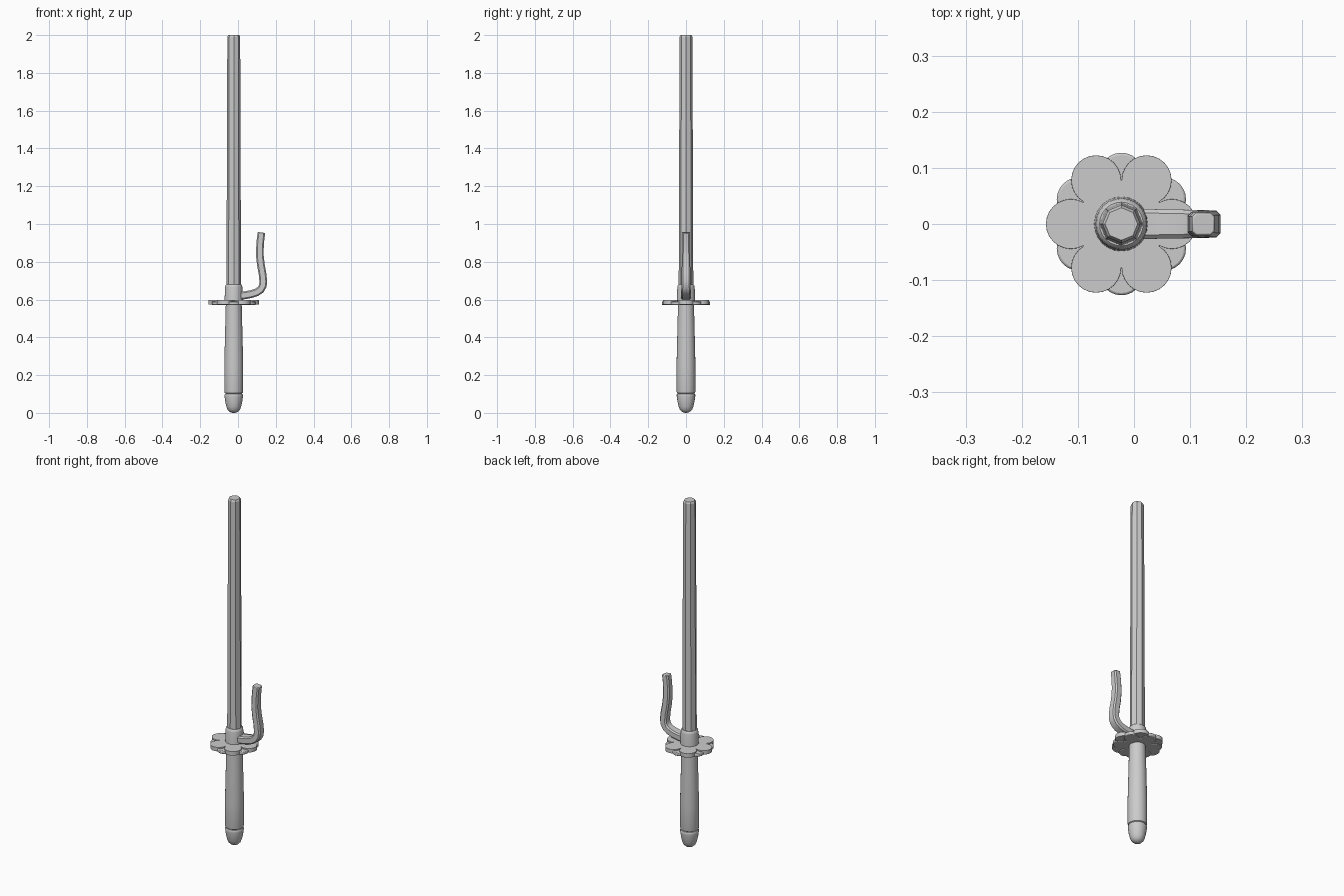
import bpy, bmesh, math
from mathutils import Vector

if "Cube" in bpy.data.objects:
    bpy.data.objects.remove(bpy.data.objects["Cube"])

CX = -0.0225  # axis of blade and handle


def finish(name, bm, smooth=True, bevel=0):
    bmesh.ops.recalc_face_normals(bm, faces=bm.faces)
    me = bpy.data.meshes.new(name)
    bm.to_mesh(me)
    bm.free()
    ob = bpy.data.objects.new(name, me)
    bpy.context.collection.objects.link(ob)
    if bevel:
        m = ob.modifiers.new("bevel", 'BEVEL')
        m.width, m.segments, m.limit_method = bevel, 2, 'ANGLE'
        m.angle_limit = math.radians(50)
    bpy.ops.object.select_all(action='DESELECT')
    bpy.context.view_layer.objects.active = ob
    ob.select_set(True)
    if smooth:
        bpy.ops.object.shade_smooth_by_angle(angle=math.radians(40))
    return ob


def loft(bm, rings):
    rows = [[bm.verts.new(p) for p in r] for r in rings]
    n = len(rows[0])
    for a, b in zip(rows, rows[1:]):
        for i in range(n):
            bm.faces.new((a[i], a[(i + 1) % n], b[(i + 1) % n], b[i]))
    bm.faces.new(rows[0])
    bm.faces.new(rows[-1])


def lathe(name, profile, n, smooth=True):
    bm = bmesh.new()
    loft(bm, [[(CX + r * math.cos(math.tau * i / n), r * math.sin(math.tau * i / n), z)
               for i in range(n)] for r, z in profile])
    return finish(name, bm, smooth)


# Octagonal blade with a small chamfer at the tip
lathe("blade", [(0.039, 0.58), (0.034, 1.99), (0.029, 2.0)], 8, False)

# Collar, handle and pommel
lathe("collar", [(0.049, 0.585), (0.046, 0.665), (0.044, 0.675), (0.039, 0.68)], 24)
lathe("handle", [(0.042, 0.58), (0.044, 0.5), (0.047, 0.38), (0.05, 0.25), (0.05, 0.115),
                 (0.048, 0.106), (0.042, 0.102), (0.038, 0.095)], 24)
lathe("pommel", [(0.038, 0.103), (0.046, 0.101), (0.049, 0.096), (0.049, 0.088), (0.045, 0.06),
                 (0.039, 0.033), (0.032, 0.016), (0.022, 0.006), (0.011, 0.001), (0.003, 0)], 24)


# Flower guard: each layer is an outline of six round petals
def petals(name, dist, rad, turn, z0, z1):
    pts = []
    half = math.pi - math.acos(min(1, dist * 0.5 / rad)) + math.radians(-30)
    half = max(half, math.radians(100))
    if dist * 0.5 >= rad * 0.999:
        half = math.radians(120)
    for k in range(6):
        a = turn + k * math.pi / 3
        for j in range(17):
            t = a - half + 2 * half * j / 16
            pts.append((CX + dist * math.cos(a) + rad * math.cos(t),
                        dist * math.sin(a) + rad * math.sin(t)))
    bm = bmesh.new()
    loft(bm, [[(x, y, z) for x, y in pts] for z in (z0, z1)])
    bmesh.ops.remove_doubles(bm, verts=bm.verts, dist=0.0008)
    finish(name, bm, True, 0.004)


petals("guard_upper_petals", 0.09, 0.0445, 0, 0.574, 0.597)
petals("guard_lower_petals", 0.088, 0.039, math.pi / 6, 0.571, 0.59)

# Curved hook with a chamfered rectangular section
path = [(-0.02, 0.62), (0.03, 0.622), (0.07, 0.629), (0.1, 0.639), (0.12, 0.653), (0.131, 0.672),
        (0.134, 0.695), (0.13, 0.735), (0.121, 0.785), (0.116, 0.83), (0.116, 0.87),
        (0.119, 0.915), (0.124, 0.955)]
path = [Vector((x, 0, z)) for x, z in path]
rings = []
for i, p in enumerate(path):
    d = (path[min(i + 1, len(path) - 1)] - path[max(i - 1, 0)]).normalized()
    side = Vector((d.z, 0, -d.x))
    f = i / (len(path) - 1)
    t, w = 0.021 - 0.001 * f, 0.027 - 0.007 * f
    c = 0.007
    sec = [(t, w - c), (t - c, w), (c - t, w), (-t, w - c),
           (-t, c - w), (c - t, -w), (t - c, -w), (t, c - w)]
    rings.append([p + side * a + Vector((0, b, 0)) for a, b in sec])
bm = bmesh.new()
loft(bm, rings)
finish("hook", bm, True, 0.003)
